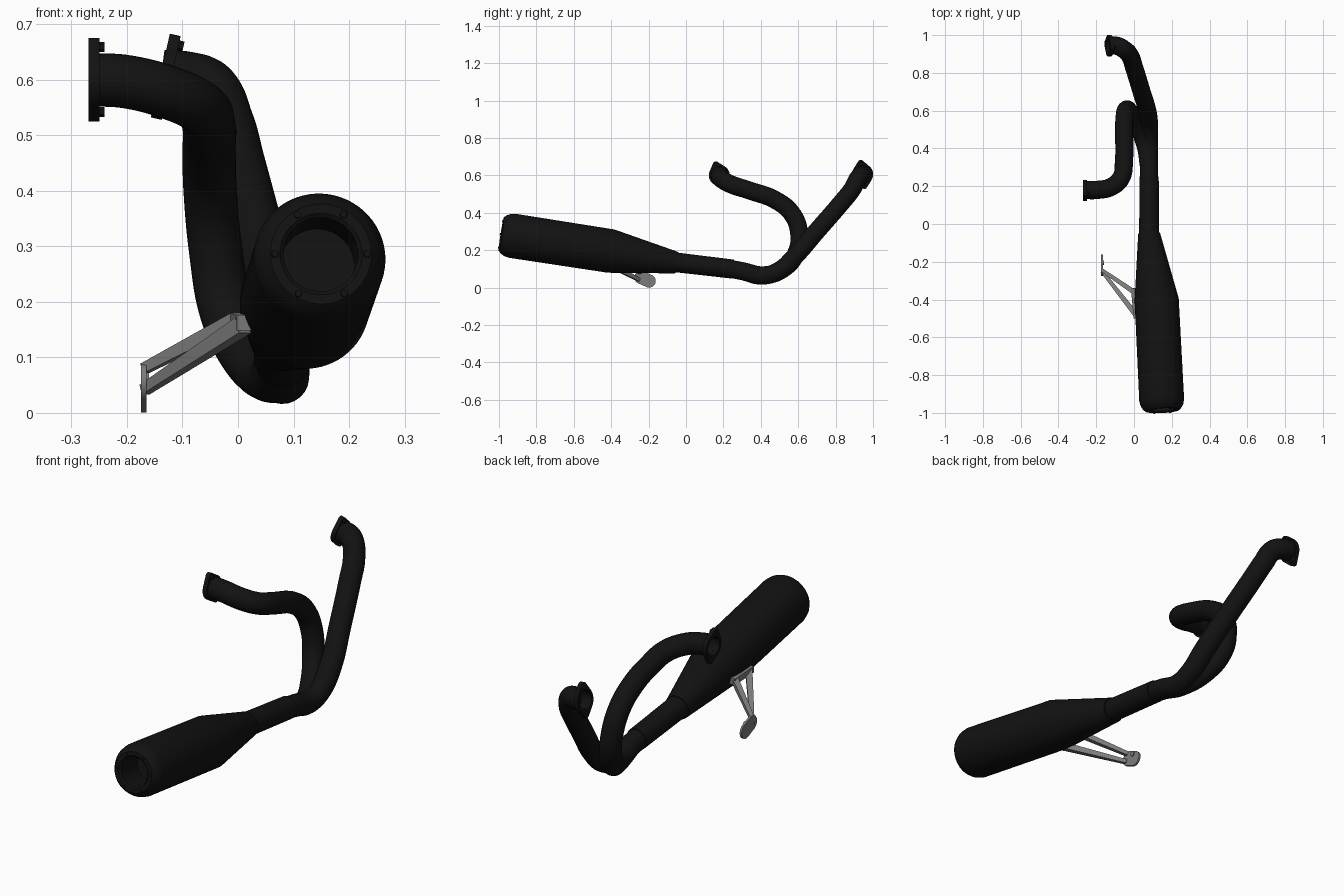
import bpy, bmesh, math
from mathutils import Vector

if "Cube" in bpy.data.objects:
    bpy.data.objects.remove(bpy.data.objects["Cube"])

black = bpy.data.materials.new("matte_black")
black.diffuse_color = (0.006, 0.006, 0.006, 1)
black.use_nodes = True
black.node_tree.nodes["Principled BSDF"].inputs["Base Color"].default_value = black.diffuse_color
grey = bpy.data.materials.new("bracket_grey")
grey.diffuse_color = (0.2, 0.2, 0.2, 1)
grey.use_nodes = True
grey.node_tree.nodes["Principled BSDF"].inputs["Base Color"].default_value = grey.diffuse_color


def finish(ob, mat, angle=35):
    ob.data.materials.append(mat)
    bpy.ops.object.select_all(action='DESELECT')
    ob.select_set(True)
    bpy.context.view_layer.objects.active = ob
    if ob.type == 'CURVE':
        bpy.ops.object.convert(target='MESH')
        ob = bpy.context.object
    bpy.ops.object.shade_smooth_by_angle(angle=math.radians(angle))
    return ob


def mesh_object(name, bm, mat):
    bmesh.ops.recalc_face_normals(bm, faces=bm.faces)
    me = bpy.data.meshes.new(name)
    bm.to_mesh(me)
    bm.free()
    ob = bpy.data.objects.new(name, me)
    bpy.context.collection.objects.link(ob)
    return finish(ob, mat)


def loft(name, rings, axis, mat, seg=48):
    """Skin circles (centre, radius) that all face along axis; ends capped."""
    q = Vector(axis).to_track_quat('Z', 'Y')
    bm = bmesh.new()
    loops = []
    for c, r in rings:
        loops.append([bm.verts.new(Vector(c) + q @ Vector((r * math.cos(a), r * math.sin(a), 0)))
                      for a in (2 * math.pi * (k + 0.5) / seg for k in range(seg))])
    for a, b in zip(loops, loops[1:]):
        for k in range(seg):
            n = (k + 1) % seg
            bm.faces.new((a[k], a[n], b[n], b[k]))
    bm.faces.new(loops[0])
    bm.faces.new(loops[-1])
    return mesh_object(name, bm, mat)


def bar(name, p, q, r0, r1, mat, seg=4):
    return loft(name, [(p, r0), (q, r1)], Vector(q) - Vector(p), mat, seg)


def pipe(name, pts, r):
    cu = bpy.data.curves.new(name, 'CURVE')
    cu.dimensions = '3D'
    cu.bevel_depth, cu.bevel_resolution, cu.resolution_u = r, 10, 10
    sp = cu.splines.new('BEZIER')
    sp.bezier_points.add(len(pts) - 1)
    for b, p in zip(sp.bezier_points, pts):
        b.co = p
        b.handle_left_type = b.handle_right_type = 'AUTO'
    ob = bpy.data.objects.new(name, cu)
    bpy.context.collection.objects.link(ob)
    return finish(ob, black)


def oval_plate(name, c, n, u, d, R, r, thick, mat, hole=0, seg=64):
    """Plate shaped as the hull of a middle circle R and two ears r at +-d."""
    c, n = Vector(c), Vector(n).normalized()
    u = Vector(u)
    u = (u - n * u.dot(n)).normalized()
    v = n.cross(u)
    a = math.acos((R - r) / d)
    bm = bmesh.new()

    def ring(off, inner):
        out = []
        for k in range(seg):
            t = 2 * math.pi * (k + 0.5) / seg
            x, y = math.cos(t), math.sin(t)
            if inner:
                x, y = x * hole, y * hole
            elif abs(x) > math.cos(a):
                x, y = math.copysign(d, x) + r * x, r * y
            else:
                x, y = R * x, R * y
            out.append(bm.verts.new(c + u * x + v * y + n * off))
        return out

    h = thick / 2
    o0, o1 = ring(-h, False), ring(h, False)
    pairs = [(o0, o1)]
    if hole:
        i0, i1 = ring(-h, True), ring(h, True)
        pairs += [(o1, i1), (i1, i0), (i0, o0)]
    else:
        bm.faces.new(o0)
        bm.faces.new(o1)
    for p, q in pairs:
        for k in range(seg):
            m = (k + 1) % seg
            bm.faces.new((p[k], p[m], q[m], q[k]))
    return mesh_object(name, bm, mat)


def flange(name, c, n, u):
    oval_plate(name, c, n, u, 0.062, 0.056, 0.016, 0.02, black, hole=0.042)
    c, n = Vector(c), Vector(n).normalized()
    u = Vector(u)
    u = (u - n * u.dot(n)).normalized()
    for s in (-1, 1):
        p = c + u * 0.061 * s
        bar(name + "_bolt", p, p + n * 0.019, 0.009, 0.009, black, 6)


# Header pipes joining at the collector
pipe("front_header", [(-0.135, 0.945, 0.605), (-0.09, 0.943, 0.602), (-0.05, 0.922, 0.587),
                      (-0.02, 0.888, 0.525), (0.0, 0.83, 0.453), (0.04, 0.7, 0.303),
                      (0.074, 0.58, 0.165), (0.08, 0.5, 0.092), (0.08, 0.41, 0.064),
                      (0.08, 0.3, 0.088), (0.08, 0.2, 0.107)], 0.048)
pipe("rear_header", [(-0.265, 0.18, 0.6), (-0.2, 0.18, 0.596), (-0.12, 0.197, 0.575),
                     (-0.068, 0.245, 0.55), (-0.053, 0.34, 0.519), (-0.052, 0.48, 0.467),
                     (-0.05, 0.565, 0.397), (-0.04, 0.605, 0.29), (-0.022, 0.59, 0.185),
                     (0.015, 0.525, 0.105), (0.06, 0.42, 0.066), (0.08, 0.3, 0.088)], 0.048)

# Oval flanges with two bolts each
flange("front_flange", (-0.13, 0.944, 0.605), (0.97, 0, -0.22), (0.2, -0.15, 0.95))
flange("rear_flange", (-0.259, 0.178, 0.6), (1, 0, 0), (0, -0.3, 0.95))

# Sleeve between collector and muffler
loft("sleeve", [((0.08, 0.25, 0.099), 0.051), ((0.08, -0.08, 0.138), 0.053)],
     (0, -1, 0.12), black)


# Muffler: cone, straight can, rounded end with recessed outlet
def axis_at(y):
    return (0.12 + (-0.4 - y) * 0.05, y, 0.195 + (-0.4 - y) * 0.155)


AX = Vector((0.05, -1, 0.155)).normalized()
rings = [((0.08, -0.05, 0.133), 0.058), ((0.12, -0.4, 0.195), 0.117)]
rings += [(axis_at(y), r) for y, r in [(-0.93, 0.119), (-0.955, 0.114), (-0.975, 0.103),
                                       (-0.987, 0.091), (-0.987, 0.074), (-0.981, 0.067),
                                       (-0.85, 0.067)]]
loft("muffler", rings, AX, black, 64)

# Six end cap screws
q = AX.to_track_quat('Z', 'Y')
for k in range(6):
    a = math.pi / 3 * k
    p = Vector(axis_at(-0.985)) + q @ Vector((0.083 * math.cos(a), 0.083 * math.sin(a), 0))
    bar("end_cap_screw", p, p + AX * 0.006, 0.007, 0.006, black, 12)

# Support bracket: two arms, muffler rail and frame pad
bar("bracket_upper_arm", (-0.168, -0.245, 0.08), (0.0, -0.36, 0.168), 0.013, 0.019, grey)
bar("bracket_lower_arm", (-0.168, -0.252, 0.042), (0.01, -0.48, 0.158), 0.013, 0.021, grey)
bar("bracket_rail", (-0.002, -0.34, 0.166), (0.012, -0.5, 0.162), 0.02, 0.02, grey)
oval_plate("bracket_pad", (-0.17, -0.219, 0.045), (1, 0, 0), (0, 0.9, -0.4),
           0.024, 0.0351, 0.035, 0.01, grey)
bar("bracket_bolt", (-0.175, -0.205, 0.062), (-0.16, -0.205, 0.062), 0.012, 0.012, grey, 12)
